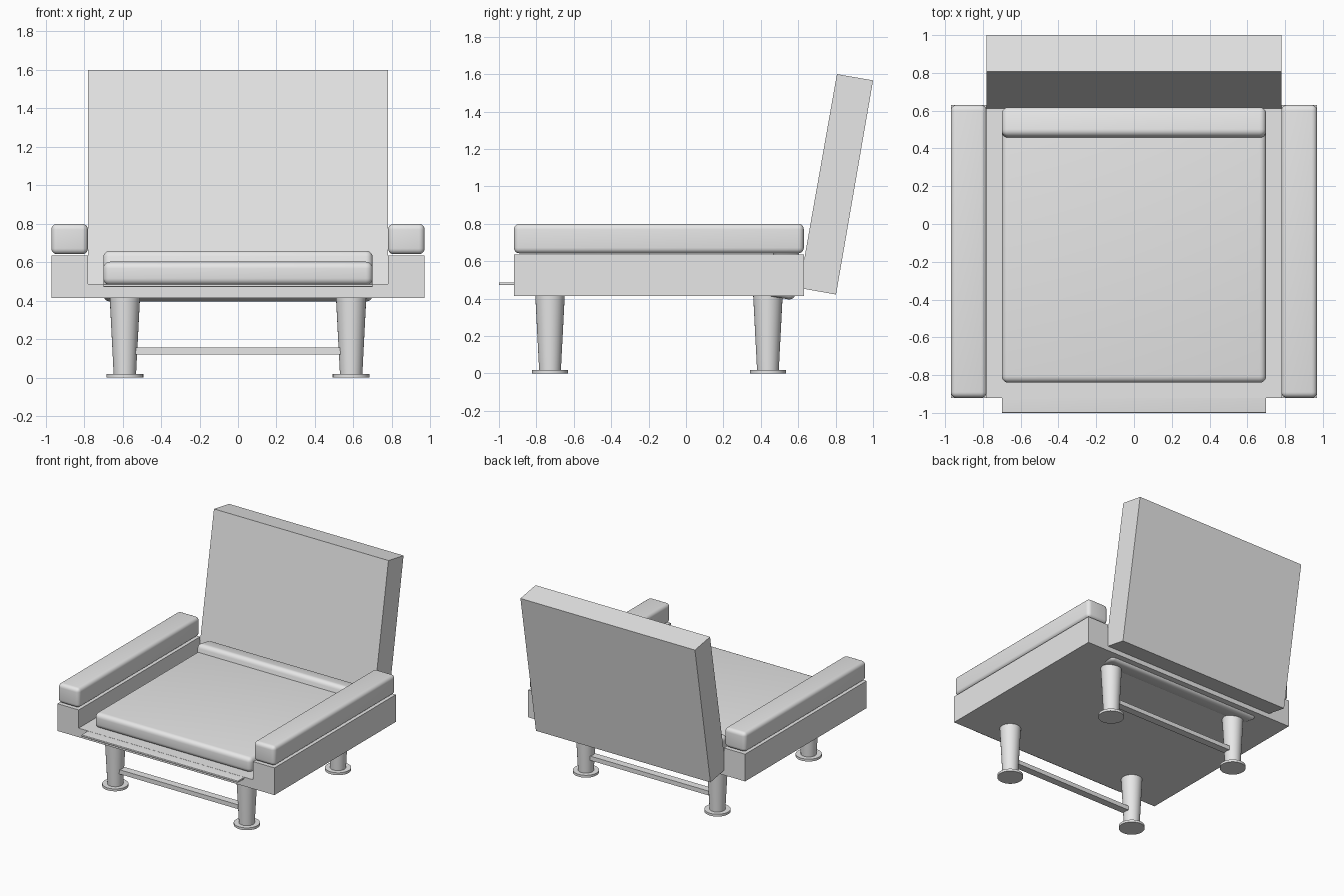
import bpy, bmesh, math
from mathutils import Matrix, Vector

cube = bpy.data.objects.get("Cube")
if cube:
    bpy.data.objects.remove(cube, do_unlink=True)

grey = bpy.data.materials.new("light_grey")
grey.use_nodes = True
colour = (0.8, 0.8, 0.8, 1)
grey.diffuse_color = colour
grey.node_tree.nodes["Principled BSDF"].inputs["Base Color"].default_value = colour


def finish(name, bm, smooth=False):
    bmesh.ops.recalc_face_normals(bm, faces=bm.faces)
    mesh = bpy.data.meshes.new(name)
    bm.to_mesh(mesh)
    bm.free()
    mesh.materials.append(grey)
    obj = bpy.data.objects.new(name, mesh)
    bpy.context.collection.objects.link(obj)
    if smooth:
        bpy.ops.object.select_all(action='DESELECT')
        obj.select_set(True)
        bpy.context.view_layer.objects.active = obj
        bpy.ops.object.shade_smooth_by_angle(angle=math.radians(35))
    return obj


def box(name, low, high, rounding=0, tilt=0):
    """Box between two corners, optionally rounded and leaned back."""
    low, high = Vector(low), Vector(high)
    bm = bmesh.new()
    bmesh.ops.create_cube(bm, size=1, matrix=Matrix.Diagonal((*(high - low), 1)))
    if rounding:
        bmesh.ops.bevel(bm, geom=bm.edges[:], offset=rounding, segments=5,
                        profile=0.5, affect='EDGES')
    obj = finish(name, bm, rounding > 0)
    obj.location = (low + high) / 2
    obj.rotation_euler.x = -tilt
    return obj


def extrude(name, points, step):
    """Extrude a closed profile along a vector."""
    bm = bmesh.new()
    face = bm.faces.new([bm.verts.new(p) for p in points])
    moved = bmesh.ops.extrude_face_region(bm, geom=[face])["geom"]
    bmesh.ops.translate(bm, vec=step,
                        verts=[v for v in moved if isinstance(v, bmesh.types.BMVert)])
    return finish(name, bm)


def cone(name, x, y, z0, z1, r0, r1):
    bm = bmesh.new()
    bmesh.ops.create_cone(bm, cap_ends=True, segments=32, radius1=r0, radius2=r1,
                          depth=z1 - z0)
    obj = finish(name, bm, True)
    obj.location = (x, y, (z0 + z1) / 2)


# Frame: a tray-shaped section with raised sides
front, back = -0.92, 0.63
half = [(0.97, 0.415), (0.97, 0.635), (0.78, 0.635), (0.78, 0.488)]
section = half + [(-x, z) for x, z in reversed(half)]
extrude("frame", [(x, front, z) for x, z in section], (0, back - front, 0))

# Leaning backrest panel
side = [(0.605, 0.457), (0.802, 0.422), (1.0, 1.567), (0.807, 1.60)]
extrude("backrest", [(-0.78, y, z) for y, z in side], (1.56, 0, 0))

# Cushions
box("seat_cushion", (-0.7, -0.84, 0.482), (0.7, 0.59, 0.603), 0.035)
box("back_cushion", (-0.7, 0.445, 0.402), (0.7, 0.603, 0.654), 0.035, math.radians(10))
box("left_arm_cushion", (0.78, front, 0.642), (0.97, back, 0.80), 0.03)
box("right_arm_cushion", (-0.97, front, 0.642), (-0.78, back, 0.80), 0.03)

# Thin slide-out shelf under the seat
box("front_shelf", (-0.7, -1.0, 0.472), (0.7, -0.8, 0.487), 0.004)

# Legs, feet and stretchers
for end, y in (("front", -0.727), ("rear", 0.438)):
    for hand, x in (("left", 0.588), ("right", -0.588)):
        cone(f"{end}_{hand}_leg", x, y, 0.015, 0.42, 0.058, 0.079)
        cone(f"{end}_{hand}_foot", x, y, 0, 0.019, 0.096, 0.096)
    box(f"{end}_stretcher", (-0.532, y - 0.03, 0.122), (0.532, y + 0.03, 0.157))
